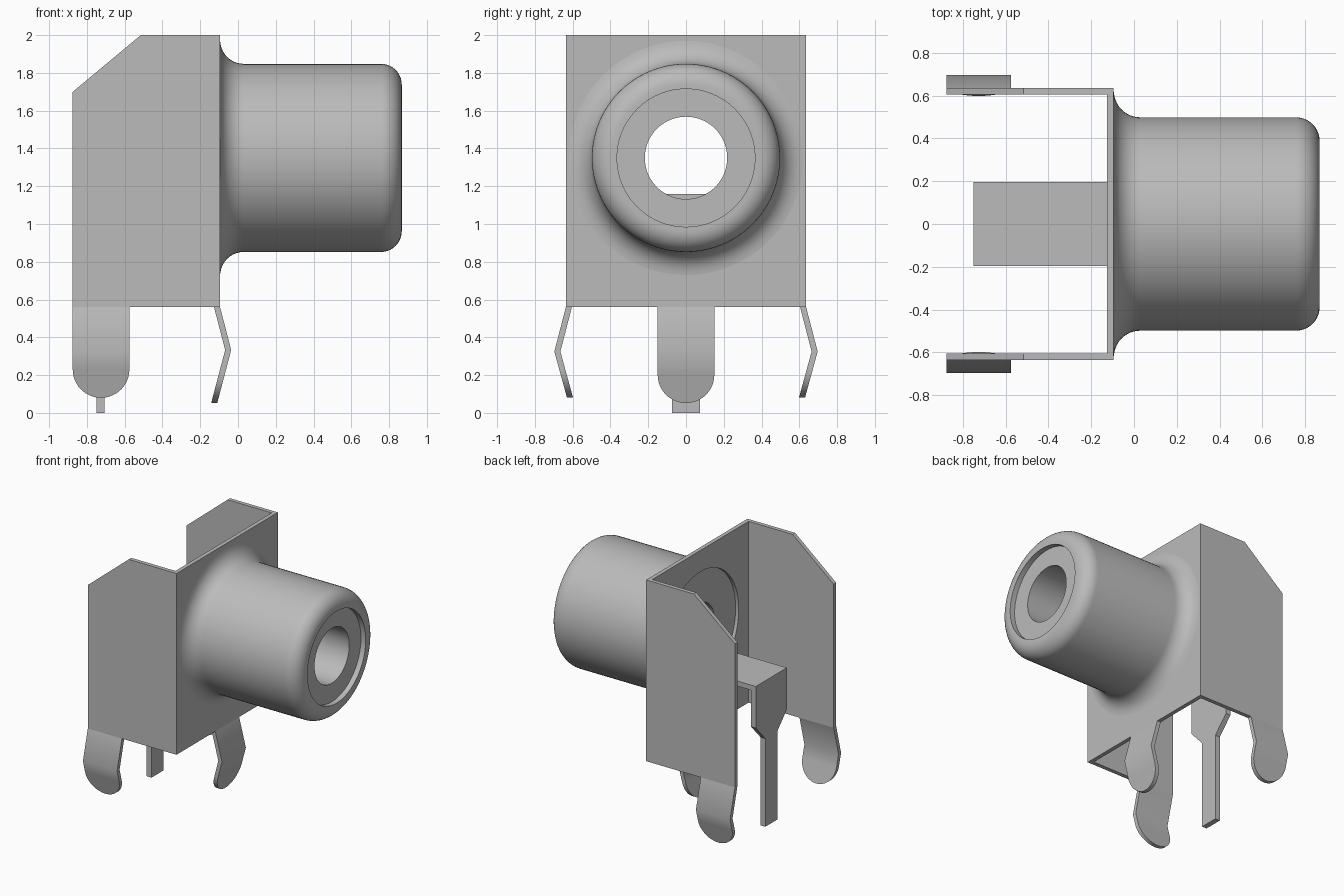
import bpy, bmesh, math
from mathutils import Vector

cube = bpy.data.objects.get("Cube")
if cube:
    bpy.data.objects.remove(cube, do_unlink=True)

GREY = bpy.data.materials.new("plain grey")
GREY.use_nodes = True
GREY.diffuse_color = (0.5, 0.5, 0.5, 1)
GREY.node_tree.nodes["Principled BSDF"].inputs["Base Color"].default_value = (0.5, 0.5, 0.5, 1)

AXIS_Z = 1.35          # height of the barrel axis
T = 0.032              # sheet thickness
HALF_W = 0.636         # half width of the bracket
BACK, PLATE = -0.875, -0.095


def finish(bm, name, smooth=False):
    bmesh.ops.recalc_face_normals(bm, faces=bm.faces)
    mesh = bpy.data.meshes.new(name)
    bm.to_mesh(mesh)
    bm.free()
    mesh.materials.append(GREY)
    ob = bpy.data.objects.new(name, mesh)
    bpy.context.collection.objects.link(ob)
    if smooth:
        bpy.ops.object.select_all(action='DESELECT')
        ob.select_set(True)
        bpy.context.view_layer.objects.active = ob
        bpy.ops.object.shade_smooth_by_angle(angle=math.radians(30))
    return ob


def sheet(name, outline, thickness):
    """Flat outline extruded along a thickness vector."""
    bm = bmesh.new()
    face = bm.faces.new([bm.verts.new(p) for p in outline])
    ext = bmesh.ops.extrude_face_region(bm, geom=[face])
    verts = [v for v in ext["geom"] if isinstance(v, bmesh.types.BMVert)]
    bmesh.ops.translate(bm, verts=verts, vec=Vector(thickness))
    return finish(bm, name)


def bent_leg(name, bends, half, place):
    """Springy strip with a round tip; bends are (offset, z), place maps (along, offset, z)."""
    def offset(z):
        for (o0, z0), (o1, z1) in zip(bends, bends[1:]):
            if z >= z1 - 1e-6:
                return o0 + (o1 - o0) * (z0 - z) / (z0 - z1)
        return bends[-1][0]
    tip = bends[-1][1]
    rows = [(z, half) for _, z in bends[:-1]]
    for i in range(13):
        a = math.radians(87 * i / 12)
        rows.append((tip + half * (1 - math.sin(a)), half * math.cos(a)))
    bm = bmesh.new()
    rings = []
    for z, w in rows:
        o = offset(z)
        rings.append([bm.verts.new(place(s, d, z))
                      for s, d in ((-w, o), (w, o), (w, o - T), (-w, o - T))])
    for a, b in zip(rings, rings[1:]):
        for i in range(4):
            j = (i + 1) % 4
            bm.faces.new((a[i], a[j], b[j], b[i]))
    bm.faces.new(rings[0])
    bm.faces.new(rings[-1])
    return finish(bm, name, True)


def arc(cx, cr, rad, a0, a1, n=10):
    return [(cx + rad * math.cos(math.radians(a0 + (a1 - a0) * i / n)),
             cr + rad * math.sin(math.radians(a0 + (a1 - a0) * i / n))) for i in range(n + 1)]


def lathe(name, profile, closed=False, steps=96):
    """Spin an (x, radius) profile about the barrel axis."""
    bm = bmesh.new()
    rings = []
    for x, r in profile:
        rings.append([bm.verts.new((x, r * math.cos(2 * math.pi * k / steps),
                                    AXIS_Z + r * math.sin(2 * math.pi * k / steps)))
                      for k in range(steps)])
    pairs = list(zip(rings, rings[1:]))
    if closed:
        pairs.append((rings[-1], rings[0]))
    else:
        bm.faces.new(rings[0])
        bm.faces.new(rings[-1])
    for a, b in pairs:
        for k in range(steps):
            m = (k + 1) % steps
            bm.faces.new((a[k], a[m], b[m], b[k]))
    return finish(bm, name, True)


# Front plate with a round opening
plate = sheet("front_plate",
              [(PLATE, -HALF_W, 0.56), (PLATE, HALF_W, 0.56),
               (PLATE, HALF_W, 2.0), (PLATE, -HALF_W, 2.0)], (-T, 0, 0))
cutter = lathe("opening_cutter", [(-0.3, 0.48), (0.1, 0.48)])
cut = plate.modifiers.new("opening", 'BOOLEAN')
cut.operation = 'DIFFERENCE'
cut.solver = 'EXACT'
cut.object = cutter
bpy.ops.object.select_all(action='DESELECT')
bpy.context.view_layer.objects.active = plate
plate.select_set(True)
bpy.ops.object.modifier_apply(modifier="opening")
bpy.data.objects.remove(cutter, do_unlink=True)

# Side plates with sloped top corner, and their legs
for side, s in (("left", 1), ("right", -1)):
    y = s * HALF_W
    sheet(side + "_side_plate",
          [(PLATE - T, y, 0.56), (PLATE - T, y, 2.0), (-0.515, y, 2.0),
           (BACK, y, 1.7), (BACK, y, 0.56)], (0, -s * T, 0))
    bent_leg(side + "_leg", [(HALF_W, 0.56), (0.697, 0.325), (0.63, 0.08)], 0.15,
             lambda a, o, z, s=s: (-0.725 + a, s * o, z))

# Front leg
bent_leg("front_leg", [(PLATE, 0.56), (-0.036, 0.333), (-0.11, 0.052)], 0.15,
         lambda a, o, z: (o, a, z))

# Barrel: flared base, rounded rim, shallow recess and bore
barrel = [(PLATE, 0.48), (PLATE, 0.62)]
barrel += arc(0.03, 0.622, 0.124, 180, 270)[1:]
barrel += arc(0.757, 0.388, 0.11, 90, 0)
barrel += [(0.867, 0.365), (0.825, 0.365), (0.825, 0.218), (-0.1, 0.218), (-0.1, 0.48)]
lathe("barrel", barrel, closed=True)

# Centre contact: horizontal tab, then a pin that narrows downward
sheet("contact_tab", [(-0.75, -0.195, 1.16), (-0.098, -0.195, 1.16),
                      (-0.098, 0.195, 1.16), (-0.75, 0.195, 1.16)], (0, 0, -0.04))
half = [(0.075, 0.0), (0.075, 0.70), (0.195, 0.83), (0.195, 1.12)]
sheet("contact_pin", [(-0.75, y, z) for y, z in half] +
      [(-0.75, -y, z) for y, z in reversed(half)], (0.042, 0, 0))
